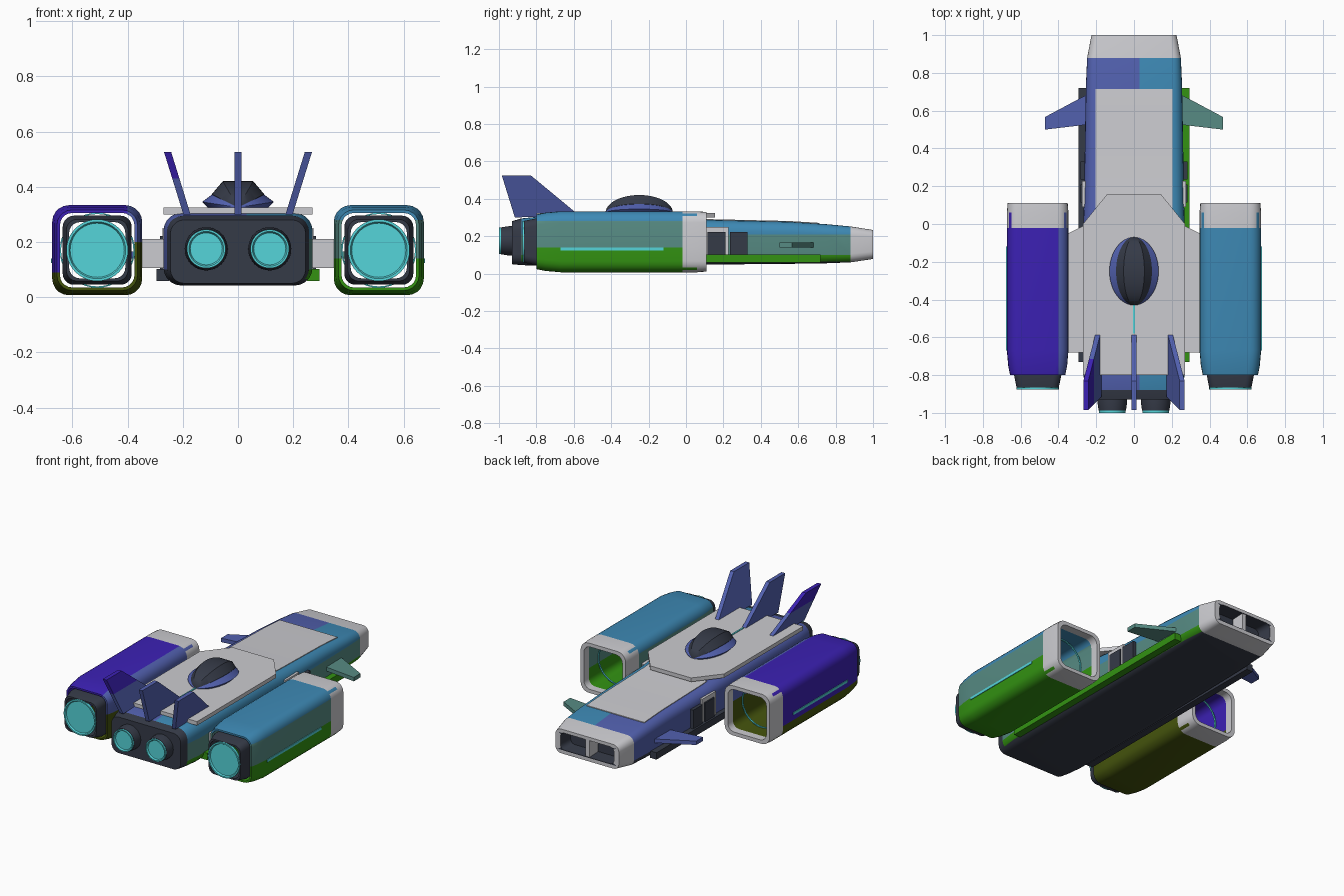
import bpy, bmesh, math
from mathutils import Vector

if "Cube" in bpy.data.objects:
    bpy.data.objects.remove(bpy.data.objects["Cube"], do_unlink=True)

COLOURS = {
    "light_grey": (0.60, 0.60, 0.63), "charcoal": (0.036, 0.043, 0.064),
    "cyan": (0.09, 0.66, 0.70), "indigo": (0.084, 0.119, 0.43),
    "purple": (0.045, 0.015, 0.46), "blue": (0.047, 0.25, 0.46),
    "teal": (0.095, 0.26, 0.23), "green": (0.033, 0.29, 0.006),
    "olive": (0.06, 0.09, 0.004)}
MATS = {}
for key, rgb in COLOURS.items():
    m = bpy.data.materials.new(key)
    m.use_nodes = True
    m.diffuse_color = (*rgb, 1)
    m.node_tree.nodes["Principled BSDF"].inputs["Base Color"].default_value = (*rgb, 1)
    MATS[key] = m


def finish(name, bm, colour, cuts=()):
    """Cut along colour borders, colour by name or rule, smooth soft edges."""
    for co, no in cuts:
        bmesh.ops.bisect_plane(bm, geom=bm.verts[:] + bm.edges[:] + bm.faces[:],
                               plane_co=co, plane_no=no)
    bmesh.ops.recalc_face_normals(bm, faces=bm.faces)
    me = bpy.data.meshes.new(name)
    slots = []
    for f in bm.faces:
        c = colour if isinstance(colour, str) else colour(f.calc_center_median())
        if c not in slots:
            slots.append(c)
            me.materials.append(MATS[c])
        f.material_index = slots.index(c)
        f.smooth = True
    for e in bm.edges:
        e.smooth = len(e.link_faces) == 2 and e.calc_face_angle(0) < math.radians(32)
    bm.to_mesh(me)
    bm.free()
    ob = bpy.data.objects.new(name, me)
    bpy.context.collection.objects.link(ob)
    return ob


def loft(name, rings, colour, closed=False, cuts=()):
    """Skin a row of rings; closed joins the last ring to the first."""
    bm = bmesh.new()
    rows = [[bm.verts.new(p) for p in r] for r in rings]
    n = len(rows[0])
    pairs = list(zip(rows, rows[1:])) + ([(rows[-1], rows[0])] if closed else [])
    for a, b in pairs:
        for i in range(n):
            j = (i + 1) % n
            bm.faces.new((a[i], a[j], b[j], b[i]))
    if not closed:
        bm.faces.new(rows[0])
        bm.faces.new(rows[-1])
    return finish(name, bm, colour, cuts)


def rounded(y, cx, hx, z0, z1, r, n=5):
    """Rounded rectangle ring across the length of the craft."""
    cz, hz = (z0 + z1) / 2, (z1 - z0) / 2
    out = []
    for q, (sx, sz) in enumerate(((1, 1), (-1, 1), (-1, -1), (1, -1))):
        for k in range(n + 1):
            a = math.pi / 2 * (q + k / n)
            out.append((cx + sx * (hx - r) + r * math.cos(a), y,
                        cz + sz * (hz - r) + r * math.sin(a)))
    return out


def lathe(name, profile, cx, cz, colour, n=40, closed=False):
    ring = [(math.cos(2 * math.pi * i / n), math.sin(2 * math.pi * i / n)) for i in range(n)]
    return loft(name, [[(cx + r * c, y, cz + r * s) for c, s in ring] for r, y in profile],
                colour, closed)


def prism(name, pts, place, a, b, colour, cuts=()):
    """Extrude a flat outline from a to b; place maps (u, v, depth) to space."""
    return loft(name, [[place(u, v, d) for u, v in pts] for d in (a, b)], colour, cuts=cuts)


def box(name, x, y, z, colour):
    pts = [(x[0], y[0]), (x[1], y[0]), (x[1], y[1]), (x[0], y[1])]
    return prism(name, pts, lambda u, v, d: (u, v, d), z[0], z[1], colour)


def level(z):
    return (0, 0, z), (0, 0, 1)


def across(x):
    return (x, 0, 0), (1, 0, 0)


def along(y):
    return (0, y, 0), (0, 1, 0)


# Main hull with hollow nose
def hull_colour(c):
    if c.y > 0.88:
        return "charcoal" if abs(c.x) < 0.2 and 0.1 < c.z < 0.215 else "light_grey"
    if c.y < -0.88 or c.z < 0.065:
        return "charcoal"
    if c.x > 0.03:
        return "blue" if c.z > 0.21 else "teal" if c.z > 0.1 else "green"
    return "indigo" if c.z > 0.1 else "charcoal"


hull = [(-0.93, 0.245, 0.05, 0.28, 0.05), (-0.88, 0.258, 0.045, 0.295, 0.06),
        (-0.78, 0.27, 0.042, 0.305, 0.065), (-0.05, 0.27, 0.045, 0.302, 0.065),
        (0.12, 0.265, 0.048, 0.287, 0.06), (0.55, 0.258, 0.052, 0.277, 0.055),
        (0.75, 0.254, 0.055, 0.264, 0.05), (0.88, 0.248, 0.06, 0.252, 0.045),
        (1.0, 0.225, 0.078, 0.233, 0.04), (1.0, 0.19, 0.103, 0.212, 0.03),
        (0.91, 0.18, 0.108, 0.208, 0.03)]
loft("hull", [rounded(y, 0, hx, a, b, r) for y, hx, a, b, r in hull], hull_colour,
     cuts=[level(0.065), level(0.1), level(0.21), across(0.03)])
box("nose_divider", (-0.015, 0.015), (0.9, 0.995), (0.1, 0.215), "light_grey")

# Deck plates
half = [(0.27, -0.8), (0.27, 0.0), (0.145, 0.155)]
outline = half + [(-x, y) for x, y in reversed(half)]
prism("rear_deck", outline, lambda u, v, d: (u, v, d), 0.3, 0.325, "light_grey")
prism("front_deck", [(0.08, 0.295), (0.12, 0.291), (0.55, 0.281), (0.715, 0.271),
                     (0.715, 0.25), (0.08, 0.25)],
      lambda u, v, d: (d, u, v), -0.205, 0.205, "light_grey")
box("spine_light", (-0.005, 0.005), (-0.58, -0.42), (0.32, 0.329), "cyan")


# Cockpit: tapered sections shrinking to both ends
def pod_shape(name, section, colour):
    rings = []
    full = section + [(-x, z) for x, z in reversed(section)]
    for k in range(25):
        a = math.pi * k / 24
        s = max(math.sin(a), 0.03)
        rings.append([(x * s, -0.25 - 0.18 * math.cos(a), 0.325 + z * s) for x, z in full])
    loft(name, rings, colour)


pod_shape("cockpit_rim", [(0.105, -0.005), (0.13, 0.02), (0.09, 0.05)], "indigo")
pod_shape("canopy", [(0.095, 0.035), (0.095, 0.048), (0.055, 0.095)], "charcoal")

# Tail fins
fin = [(-0.915, 0.3), (-0.985, 0.525), (-0.83, 0.525), (-0.57, 0.31)]
for name, s in (("left_fin", 1), ("centre_fin", 0), ("right_fin", -1)):
    prism(name, fin, lambda u, v, d: (d + s * (0.185 + 0.31 * (v - 0.3)), u, v), -0.013, 0.013,
          lambda c: "purple" if s < 0 and c.z > 0.43 else "indigo", cuts=[level(0.43)])


# Side engine pods
def pod_colour(c):
    if c.y > -0.02 and (c.y > 0.06 or max(abs(abs(c.x) - 0.51), abs(c.z - 0.17)) > 0.145):
        return "light_grey"
    if c.x > 0:
        return "blue" if c.z > 0.28 else "teal" if c.z > 0.14 else "green"
    if c.x > -0.4:
        return "indigo" if c.z > 0.2 else "olive"
    return "purple" if c.z > 0.09 else "olive"


casing = [(-0.8, 0.146, 0.055), (-0.75, 0.156, 0.06), (-0.67, 0.163, 0.06), (-0.02, 0.163, 0.06),
          (0.06, 0.163, 0.06), (0.11, 0.159, 0.055), (0.11, 0.136, 0.045), (0.06, 0.136, 0.045),
          (-0.7, 0.136, 0.045), (-0.8, 0.135, 0.045)]
frame = [(-0.72, 0.125), (-0.8, 0.125), (-0.865, 0.112), (-0.865, 0.102), (-0.72, 0.112)]
for side, s in (("left", 1), ("right", -1)):
    cx, cz = 0.51 * s, 0.17
    borders = [level(z) for z in ((0.14, 0.28) if s > 0 else (0.09, 0.2))]
    loft(side + "_pod_casing", [rounded(y, cx, h, cz - h, cz + h, r) for y, h, r in casing],
         pod_colour, closed=True, cuts=borders + [across(-0.4), along(-0.02)])
    loft(side + "_pod_frame", [rounded(y, cx, h, cz - h, cz + h, 0.04) for y, h in frame],
         "charcoal", closed=True)
    lathe(side + "_pod_thruster", [(0.01, -0.866), (0.098, -0.866), (0.103, -0.875),
                                   (0.112, -0.875), (0.112, -0.858), (0.01, -0.858)],
          cx, cz, "cyan")
    lathe(side + "_intake_ring", [(0.136, -0.03), (0.136, -0.04), (0.131, -0.04), (0.131, -0.03)],
          cx, cz, "cyan", closed=True)
    x = sorted((s * 0.665, s * 0.677))
    box(side + "_pod_light", x, (-0.67, -0.12), (0.124, 0.14), "cyan")

    # Pylon, rail and canard
    prism(side + "_pylon", [(0.25, 0.0), (0.27, -0.01), (0.35, -0.05), (0.35, -0.68),
                            (0.25, -0.68)],
          lambda u, v, d: (s * u, v, d), 0.105, 0.21, "light_grey")
    box(side + "_rail", sorted((s * 0.25, s * 0.295)), (-0.73, 0.72), (0.058, 0.102),
        "green" if s > 0 else "charcoal")
    prism(side + "_canard", [(0.24, 0.69), (0.47, 0.567), (0.47, 0.5), (0.24, 0.527)],
          lambda u, v, d: (s * u, v, d), 0.14, 0.165, "teal" if s > 0 else "indigo")

    # Side vents
    x = (s * 0.24, s * 0.274)
    box(side + "_vent_surround", sorted(x), (0.09, 0.227), (0.1, 0.25), "light_grey")
    for part, y0 in (("_rear_vent", 0.115), ("_front_vent", 0.235)):
        box(side + part, sorted((s * 0.24, s * 0.283)), (y0, y0 + 0.095), (0.1, 0.222), "charcoal")

    # Hull thrusters
    lathe(side + "_nozzle", [(0.078, -0.92), (0.078, -0.95), (0.072, -0.988), (0.06, -0.988)],
          s * 0.115, 0.175, "charcoal")
    lathe(side + "_nozzle_glow", [(0.07, -0.98), (0.07, -1.0), (0.063, -1.0), (0.058, -0.99),
                                  (0.01, -0.99)], s * 0.115, 0.175, "cyan")
